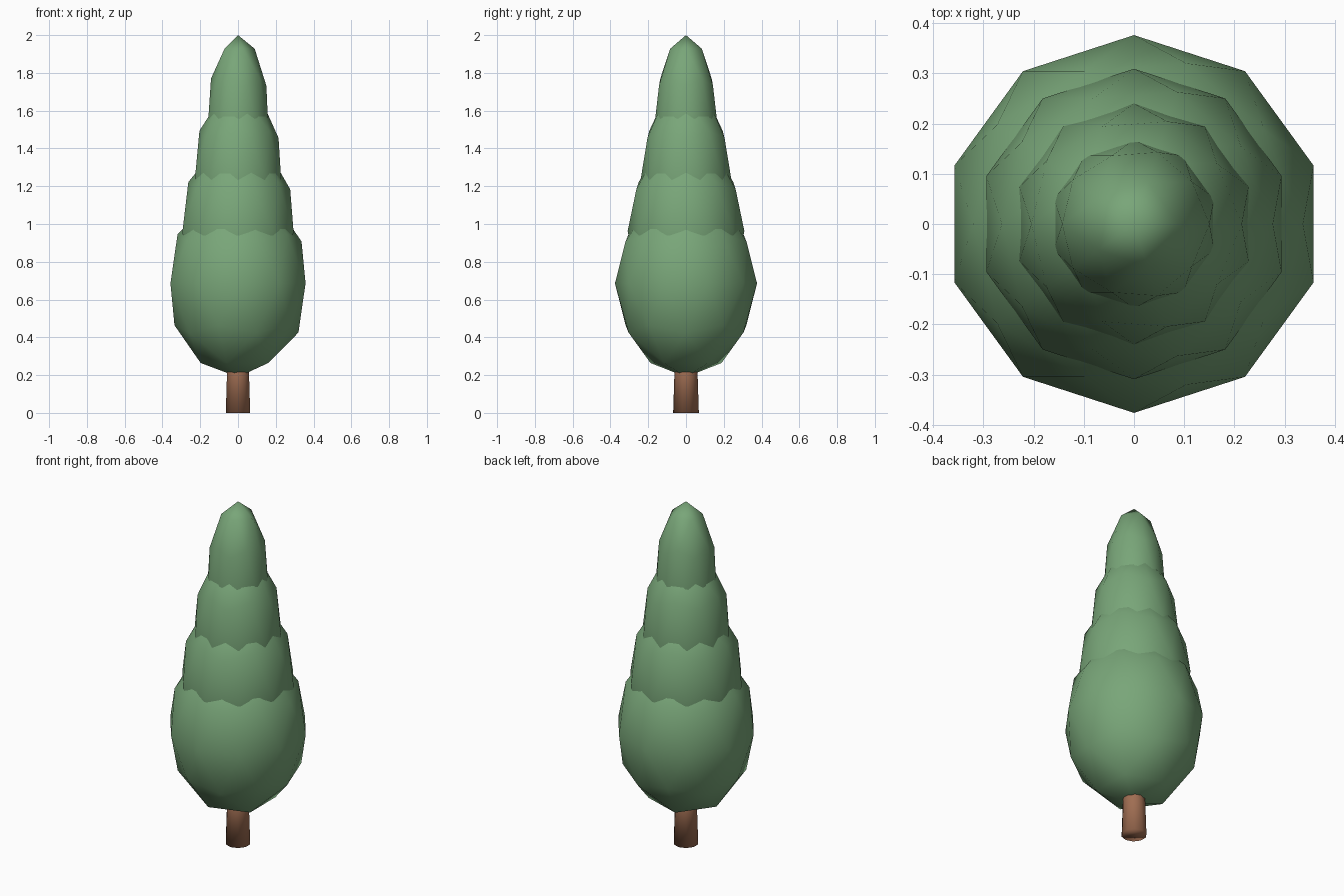
import bpy

cube = bpy.data.objects.get("Cube")
if cube:
    bpy.data.objects.remove(cube, do_unlink=True)


def make_material(name, rgb):
    mat = bpy.data.materials.new(name)
    mat.use_nodes = True
    colour = (*rgb, 1.0)
    mat.diffuse_color = colour
    mat.node_tree.nodes["Principled BSDF"].inputs["Base Color"].default_value = colour
    return mat


def finish(name, mat):
    obj = bpy.context.object
    obj.name = name
    obj.data.name = name
    obj.data.materials.append(mat)
    bpy.ops.object.shade_smooth()
    return obj


leaf_green = make_material("leaf_green", (0.19, 0.38, 0.19))
bark_brown = make_material("bark_brown", (0.35, 0.155, 0.085))

# Tapered trunk, reaching up inside the lowest foliage
bpy.ops.mesh.primitive_cone_add(vertices=10, radius1=0.068, radius2=0.055,
                                depth=0.4, location=(0, 0, 0.2))
finish("trunk", bark_brown)

# Stacked foliage tiers: name, radius, half height, centre height
tiers = [
    ("foliage_bottom", 0.376, 0.496, 0.686),
    ("foliage_lower", 0.309, 0.495, 0.962),
    ("foliage_upper", 0.240, 0.490, 1.236),
    ("foliage_top", 0.168, 0.485, 1.515),
]
for name, radius, half_height, height in tiers:
    bpy.ops.mesh.primitive_ico_sphere_add(subdivisions=2, radius=1,
                                          location=(0, 0, height))
    bpy.context.object.scale = (radius, radius, half_height)
    bpy.ops.object.transform_apply(location=False, rotation=False, scale=True)
    finish(name, leaf_green)
